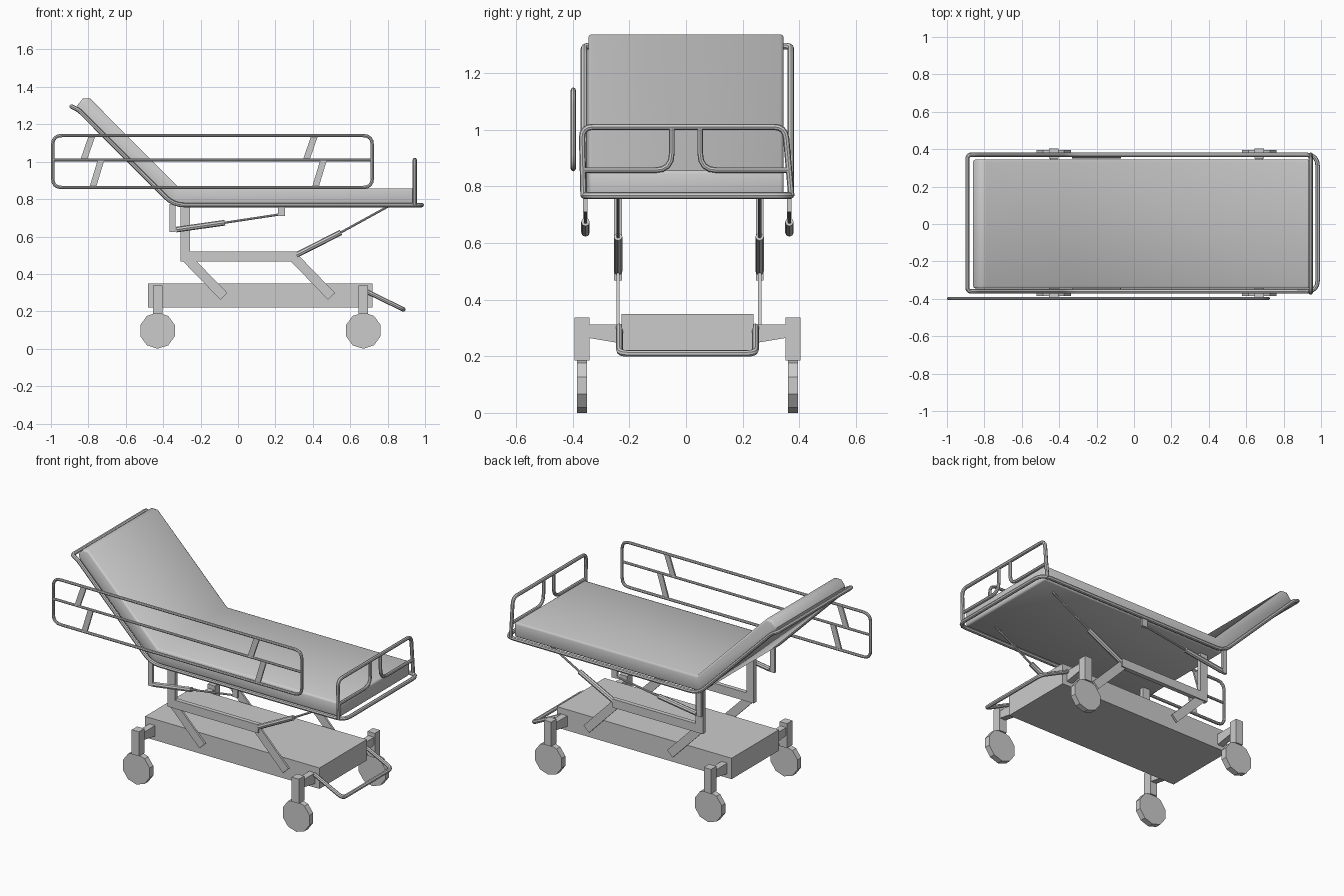
import bpy
import bmesh
import math
from mathutils import Vector

old = bpy.data.objects.get("Cube")
if old:
    bpy.data.objects.remove(old, do_unlink=True)

grey = bpy.data.materials.new("steel grey")
grey.use_nodes = True
COLOUR = (0.6, 0.6, 0.6, 1)
grey.diffuse_color = COLOUR
grey.node_tree.nodes["Principled BSDF"].inputs["Base Color"].default_value = COLOUR

MID = 0.005  # lengthwise centre plane of the trolley
SIDES = (("right", -1), ("left", 1))


def add(name, data):
    ob = bpy.data.objects.new(name, data)
    bpy.context.collection.objects.link(ob)
    data.materials.append(grey)
    bpy.ops.object.select_all(action="DESELECT")
    ob.select_set(True)
    bpy.context.view_layer.objects.active = ob
    return ob


def rounded(points, radius, closed, steps=4):
    """Replace the corners of a path with short arcs."""
    pts = [Vector(p) for p in points]
    out = []
    for i, p in enumerate(pts):
        if not closed and i in (0, len(pts) - 1):
            out.append(p)
            continue
        to_a, to_b = pts[i - 1] - p, pts[(i + 1) % len(pts)] - p
        cut = min(radius, to_a.length * 0.45, to_b.length * 0.45)
        a, b = p + to_a.normalized() * cut, p + to_b.normalized() * cut
        for k in range(steps + 1):
            t = k / steps
            out.append(a * (1 - t) ** 2 + p * 2 * t * (1 - t) + b * t * t)
    return out


def tube(name, points, r, bend=0.05, closed=False):
    curve = bpy.data.curves.new(name, "CURVE")
    curve.dimensions = "3D"
    curve.bevel_depth = r
    curve.bevel_resolution = 2
    curve.use_fill_caps = True
    path = rounded(points, bend, closed)
    spline = curve.splines.new("POLY")
    spline.points.add(len(path) - 1)
    for sp, p in zip(spline.points, path):
        sp.co = (*p, 1)
    spline.use_cyclic_u = closed
    ob = add(name, curve)
    bpy.ops.object.convert(target="MESH")
    bpy.ops.object.shade_smooth_by_angle(angle=math.radians(40))
    return ob


def prism(name, profile, y, thick, axis="y"):
    """Extrude a flat outline: (x, z) across y, or (y, z) across x."""
    bm = bmesh.new()
    lo = y - thick / 2
    place = (lambda a, b: (a, lo, b)) if axis == "y" else (lambda a, b: (lo, a, b))
    face = bm.faces.new([bm.verts.new(place(*p)) for p in profile])
    ext = bmesh.ops.extrude_face_region(bm, geom=[face])
    move = Vector((0, thick, 0) if axis == "y" else (thick, 0, 0))
    bmesh.ops.translate(bm, vec=move,
                        verts=[v for v in ext["geom"] if isinstance(v, bmesh.types.BMVert)])
    bmesh.ops.recalc_face_normals(bm, faces=bm.faces)
    mesh = bpy.data.meshes.new(name)
    bm.to_mesh(mesh)
    bm.free()
    return add(name, mesh)


def box(name, x0, x1, z0, z1, y, thick):
    return prism(name, [(x0, z0), (x1, z0), (x1, z1), (x0, z1)], y, thick)


def bar(name, p, q, width, y, thick):
    """Flat bar between two (x, z) points."""
    p, q = Vector(p), Vector(q)
    d = (q - p).normalized() * width / 2
    n = Vector((-d.y, d.x))
    return prism(name, [p + n, q + n, q - n, p - n], y, thick)


# Chassis
box("chassis", -0.48, 0.72, 0.22, 0.35, MID, 0.466)

# Casters
for end, x in (("head", -0.43), ("foot", 0.67)):
    for side, s in SIDES:
        tag = f"{end}_{side}"
        y = MID + s * 0.3725
        box(f"caster_post_{tag}", x - 0.025, x + 0.025, 0.185, 0.337, y, 0.053)
        prism(f"caster_arm_{tag}",
              [(MID + s * 0.35, 0.265), (MID + s * 0.23, 0.245),
               (MID + s * 0.23, 0.312), (MID + s * 0.35, 0.312)], x, 0.04, "x")
        wheel = [(x + 0.097 * math.sin(i * math.tau / 10),
                  0.097 - 0.097 * math.cos(i * math.tau / 10)) for i in range(10)]
        prism(f"caster_wheel_{tag}", wheel, y, 0.036)

# Foot pedal loop
tube("pedal_loop", [(0.69, MID - 0.24, 0.305), (0.885, MID - 0.24, 0.21),
                    (0.885, MID + 0.24, 0.21), (0.69, MID + 0.24, 0.305)], 0.012, 0.03)

# Lifting linkage and its rams
for side, s in SIDES:
    y = 0.01 + s * 0.25
    box(f"lift_post_{side}", -0.307, -0.257, 0.467, 0.765, y, 0.027)
    box(f"lift_beam_{side}", -0.257, 0.315, 0.467, 0.52, y, 0.027)
    bar(f"lift_leg_head_{side}", (-0.282, 0.492), (-0.075, 0.28), 0.052, y, 0.012)
    bar(f"lift_leg_foot_{side}", (0.295, 0.492), (0.5, 0.28), 0.052, y, 0.012)
    tube(f"lift_ram_{side}", [(0.31, y, 0.5), (0.55, y, 0.622)], 0.015)
    tube(f"lift_ram_rod_{side}", [(0.55, y, 0.622), (0.81, y, 0.765)], 0.006)

    y = MID + s * 0.36
    box(f"tilt_bracket_{side}", -0.365, -0.335, 0.625, 0.775, y, 0.016)
    box(f"tilt_stop_{side}", 0.215, 0.25, 0.71, 0.765, y, 0.016)
    tube(f"tilt_ram_{side}", [(-0.33, y, 0.637), (-0.07, y, 0.674)], 0.015)
    tube(f"tilt_ram_rod_{side}", [(-0.07, y, 0.674), (0.235, y, 0.72)], 0.006)

# Bed frame tube, bent up at the head
side_line = [(0.982, 0.768), (-0.345, 0.768), (-0.85, 1.275), (-0.89, 1.295)]
loop = [(x, MID - 0.365, z) for x, z in side_line]
loop += [(x, MID + 0.365, z) for x, z in reversed(side_line)]
tube("bed_frame", loop, 0.012, 0.06, closed=True)

# Mattress with raised backrest
mattress = prism("mattress", [
    (0.94, 0.765), (0.94, 0.857), (-0.312, 0.857), (-0.79, 1.337),
    (-0.83, 1.337), (-0.86, 1.3), (-0.85, 1.268), (-0.345, 0.765)], 0, 0.69)
bevel = mattress.modifiers.new("soft_edges", "BEVEL")
bevel.width = 0.012
bevel.segments = 2
bevel.limit_method = "ANGLE"
bevel.angle_limit = math.radians(60)
bpy.ops.object.modifier_apply(modifier="soft_edges")
bpy.ops.object.shade_smooth_by_angle(angle=math.radians(50))

# Foot rail
X = 0.945
tube("foot_rail", [(X, -0.362, 0.765), (X, -0.368, 1.01),
                   (X, 0.35, 1.01), (X, 0.372, 0.765)], 0.011, 0.04)
for side, s in SIDES:
    tube(f"foot_rail_loop_{side}", [(X, s * 0.36, 0.857), (X, s * 0.05, 0.857),
                                    (X, s * 0.05, 1.01)], 0.01, 0.06)

# Side rail on one side only
Y = -0.398
tube("side_rail", [(-0.991, Y, 0.862), (0.718, Y, 0.862),
                   (0.718, Y, 1.14), (-0.991, Y, 1.14)], 0.009, 0.05, closed=True)
tube("side_rail_middle", [(-0.991, Y, 1.01), (0.718, Y, 1.01)], 0.008)
for end, x in (("head", -0.78), ("foot", 0.41)):
    bar(f"rail_strut_upper_{end}", (x, 1.14), (x - 0.045, 1.01), 0.034, Y, 0.01)
    bar(f"rail_strut_lower_{end}", (x + 0.048, 1.01), (x + 0.003, 0.862), 0.034, Y, 0.01)
